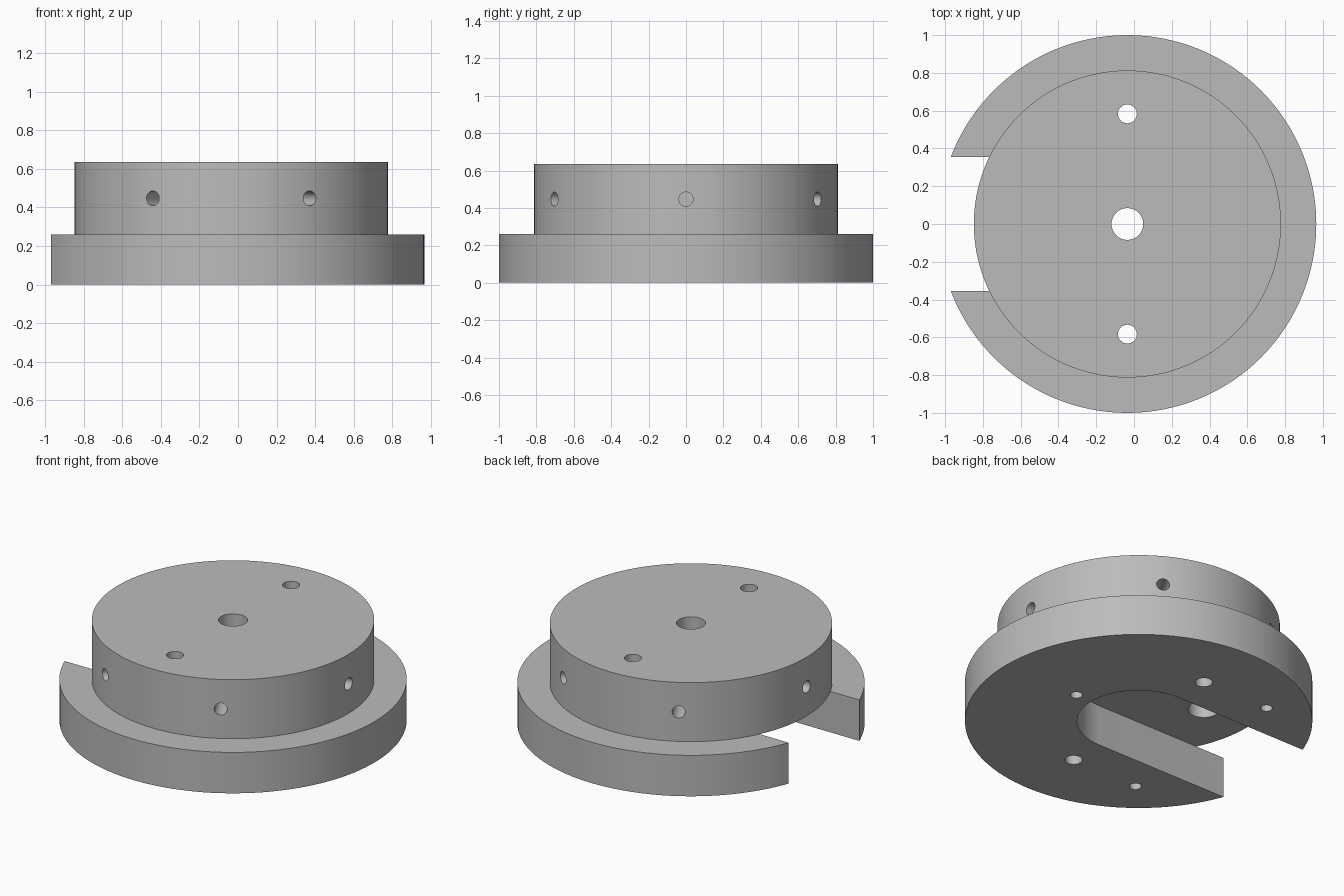
import bpy, bmesh
from math import sin, cos, pi, radians
from mathutils import Matrix, Vector

CX = -0.035          # axis of the hub
FLANGE_R, FLANGE_H = 1.0, 0.26
HUB_R, HUB_TOP = 0.813, 0.635

cube = bpy.data.objects.get("Cube")
if cube:
    bpy.data.objects.remove(cube, do_unlink=True)

grey = bpy.data.materials.new("plain grey")
grey.use_nodes = True
colour = (0.5, 0.5, 0.5, 1)
grey.diffuse_color = colour
grey.node_tree.nodes["Principled BSDF"].inputs["Base Color"].default_value = colour


def make_object(name, bm):
    bmesh.ops.recalc_face_normals(bm, faces=bm.faces)
    mesh = bpy.data.meshes.new(name)
    bm.to_mesh(mesh)
    bm.free()
    mesh.materials.append(grey)
    obj = bpy.data.objects.new(name, mesh)
    bpy.context.collection.objects.link(obj)
    return obj


def circle(r, z, n):
    return [Vector((CX + r * cos(2 * pi * i / n), r * sin(2 * pi * i / n), z)) for i in range(n)]


# Stepped body: stacked rings joined by quads, capped at both ends
bm = bmesh.new()
n = 128
profile = [(FLANGE_R, 0), (FLANGE_R, FLANGE_H), (HUB_R, FLANGE_H), (HUB_R, HUB_TOP)]
rings = [[bm.verts.new(p) for p in circle(r, z, n)] for r, z in profile]
for a, b in zip(rings, rings[1:]):
    for i in range(n):
        j = (i + 1) % n
        bm.faces.new((a[i], a[j], b[j], b[i]))
bm.faces.new(rings[0])
bm.faces.new(rings[-1])
body = make_object("flanged_hub", bm)


def cut(cutter):
    """Subtract the cutter from the body, then discard it."""
    cutter.hide_render = True
    mod = body.modifiers.new("cut", "BOOLEAN")
    mod.operation, mod.solver, mod.object = "DIFFERENCE", "EXACT", cutter
    bpy.context.view_layer.objects.active = body
    bpy.ops.object.modifier_apply(modifier=mod.name)
    bpy.data.objects.remove(cutter, do_unlink=True)


def drill(start, end, r, segments=32):
    """Cut a round hole between two points given relative to the axis."""
    start, end = Vector(start), Vector(end)
    axis = end - start
    turn = axis.to_track_quat("Z", "Y").to_matrix().to_4x4()
    place = Matrix.Translation((start + end) / 2 + Vector((CX, 0, 0))) @ turn
    bm = bmesh.new()
    bmesh.ops.create_cone(bm, cap_ends=True, segments=segments, radius1=r, radius2=r,
                          depth=axis.length, matrix=place)
    cut(make_object("drill", bm))


# Slot: round-ended channel under the hub, open to one side
SLOT_R = 0.355
bm = bmesh.new()
outline = [(CX + SLOT_R * cos(a), SLOT_R * sin(a))
           for a in (radians(-90 + 180 * i / 32) for i in range(33))]
outline += [(-1.3, SLOT_R), (-1.3, -SLOT_R)]
base = bm.faces.new([bm.verts.new((x, y, -0.1)) for x, y in outline])
top = bmesh.ops.extrude_face_region(bm, geom=[base])["geom"]
bmesh.ops.translate(bm, vec=(0, 0, FLANGE_H + 0.1),
                    verts=[v for v in top if isinstance(v, bmesh.types.BMVert)])
cut(make_object("slot_cutter", bm))

# Centre bore and the two vertical through holes
drill((0, 0, 0.1), (0, 0, 0.8), 0.084, 48)
for side in (-1, 1):
    drill((0, side * 0.583, -0.1), (0, side * 0.583, 0.8), 0.05)
    # Blind holes in the underside beside the slot
    drill((-0.468, side * 0.587, -0.1), (-0.468, side * 0.587, 0.3), 0.035)
drill((0.468, 0, -0.1), (0.468, 0, 0.3), 0.035)

# Wide blind pocket in the slot roof
drill((-0.49, 0, 0.1), (-0.49, 0, 0.4), 0.092)

# Six blind radial holes around the hub wall
for k in range(6):
    d = Vector((cos(k * pi / 3), sin(k * pi / 3), 0))
    z = Vector((0, 0, 0.447))
    drill(d * 0.62 + z, d * 0.95 + z, 0.038)

# Smooth walls with sharp rims
bpy.ops.object.select_all(action="DESELECT")
body.select_set(True)
bpy.context.view_layer.objects.active = body
bpy.ops.object.shade_smooth_by_angle(angle=radians(30))
